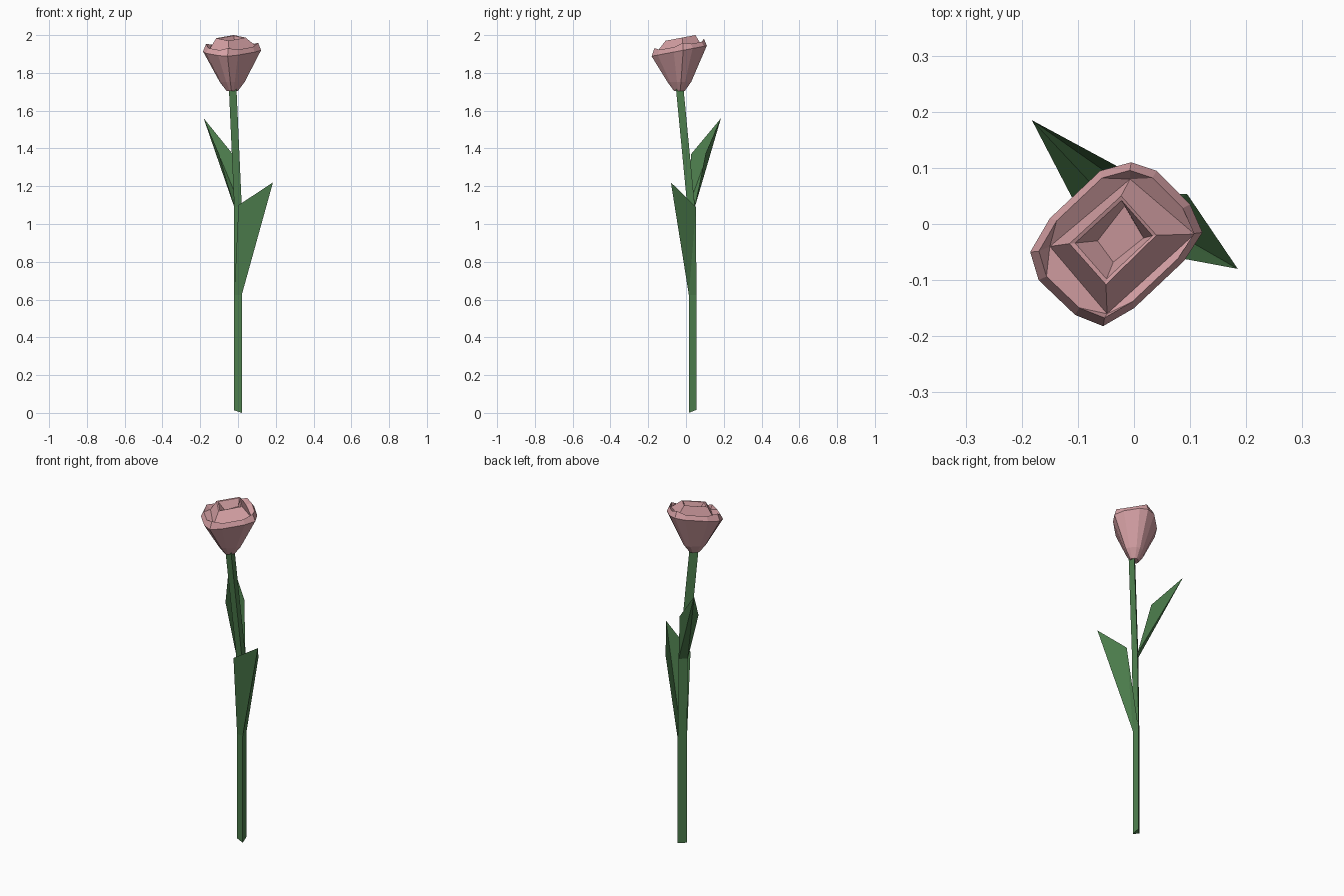
import bpy, bmesh
from mathutils import Vector

if "Cube" in bpy.data.objects:
    bpy.data.objects.remove(bpy.data.objects["Cube"])


def material(name, rgb):
    m = bpy.data.materials.new(name)
    m.diffuse_color = (*rgb, 1)
    m.use_nodes = True
    m.node_tree.nodes["Principled BSDF"].inputs["Base Color"].default_value = m.diffuse_color
    return m


PINK = material("petal pink", (0.68, 0.36, 0.38))
GREEN = material("leaf green", (0.075, 0.21, 0.075))


def build(name, verts, faces, mat, closed=False):
    me = bpy.data.meshes.new(name)
    me.from_pydata(verts, [], faces)
    if closed:
        bm = bmesh.new()
        bm.from_mesh(me)
        bmesh.ops.recalc_face_normals(bm, faces=bm.faces)
        bm.to_mesh(me)
        bm.free()
    me.materials.append(mat)
    ob = bpy.data.objects.new(name, me)
    bpy.context.collection.objects.link(ob)
    return ob


def bridge(a, b, n):
    """Quads between two n-sided rings starting at vertex a and b."""
    return [(a + i, a + (i + 1) % n, b + (i + 1) % n, b + i) for i in range(n)]


# Stem: three-sided, cut at a slant, bending over near the top
TRI = [(-0.02, 0.02), (0.02, 0.015), (0.015, 0.055)]
verts = []
for ox, oy, zs in [(0, 0, (0.014, 0.0, 0.016)), (0, 0, (0.63,) * 3),
                   (0, -0.008, (1.09,) * 3), (-0.028, -0.068, (1.715,) * 3)]:
    verts += [(x + ox, y + oy, z) for (x, y), z in zip(TRI, zs)]
faces = [(0, 1, 2), (9, 10, 11)]
for k in range(3):
    faces += bridge(3 * k, 3 * k + 3, 3)
build("stem", verts, faces, GREEN, True)

# Lower leaf: folded round the front right edge of the stem
A, B, C = [(x, y, 0.625) for x, y in TRI]
build("lower_leaf", [A, B, C, (0.095, 0.053, 1.09), (0.185, -0.08, 1.22), (0.003, -0.046, 1.1)],
      [(0, 1, 4), (0, 4, 5), (1, 2, 3), (1, 3, 4)], GREEN)

# Upper leaf: grows from the back left side of the stem
A, B, C = [(x, y - 0.008, 1.09) for x, y in TRI]
build("upper_leaf", [A, C, (-0.032, 0.104, 1.375), (-0.182, 0.185, 1.56), (-0.1, 0.027, 1.37)],
      [(1, 0, 3), (0, 4, 3), (1, 3, 2)], GREEN)

# Flower: tilted, four-cornered cup with chamfered corners
RIM = [(-0.17, -0.10), (-0.185, -0.05), (-0.15, 0.01),
       (-0.06, 0.095), (-0.005, 0.11), (0.04, 0.095),
       (0.10, 0.035), (0.122, -0.015), (0.09, -0.065),
       (0.0, -0.15), (-0.055, -0.182), (-0.105, -0.162)]
CX, CY = -0.03, -0.035


def tilt(x, y, dz):
    return (x, y, 1.917 + 0.19 * (y + 0.03) + dz)


def scaled(pts, s):
    return [(CX + (x - CX) * s, CY + (y - CY) * s) for x, y in pts]


verts = [(x, y, 1.703) for x, y in scaled(RIM, 0.19)]
verts += [(x, y, 1.752) for x, y in scaled(RIM, 0.43)]
verts += [tilt(x, y, 0) for x, y in RIM]
verts += [tilt(x, y, 0.04 if i % 3 == 1 else 0.026)
          for i, (x, y) in enumerate(scaled(RIM, 0.9))]
faces = [tuple(range(12))]
for k in range(3):
    faces += bridge(12 * k, 12 * k + 12, 12)

# Inside of the petals, down to a square, then up to the bud and into its hollow
GROOVE = [(-0.15, -0.04), (-0.007, 0.08), (0.108, -0.018), (-0.048, -0.16)]
BUD = [(-0.115, -0.035), (-0.023, 0.05), (0.04, -0.02), (-0.05, -0.108)]
HOLLOW = [(-0.105, -0.034), (-0.022, 0.042), (0.033, -0.021), (-0.049, -0.098)]
FLOOR = [(-0.065, -0.03), (-0.017, 0.032), (0.017, -0.025), (-0.037, -0.068)]
for ring, dz in [(GROOVE, 0.012), (BUD, 0.068), (HOLLOW, 0.066), (FLOOR, 0.025)]:
    verts += [tilt(x, y, dz) for x, y in ring]
for c in range(4):
    p = 36 + 3 * c
    q, q2 = 48 + c, 48 + (c + 1) % 4
    faces += [(p, p + 1, q), (p + 1, p + 2, q), (p + 2, 36 + (3 * c + 3) % 12, q2, q)]
for k in range(3):
    faces += bridge(48 + 4 * k, 52 + 4 * k, 4)
faces.append((60, 61, 62, 63))
build("flower", verts, faces, PINK, True)
